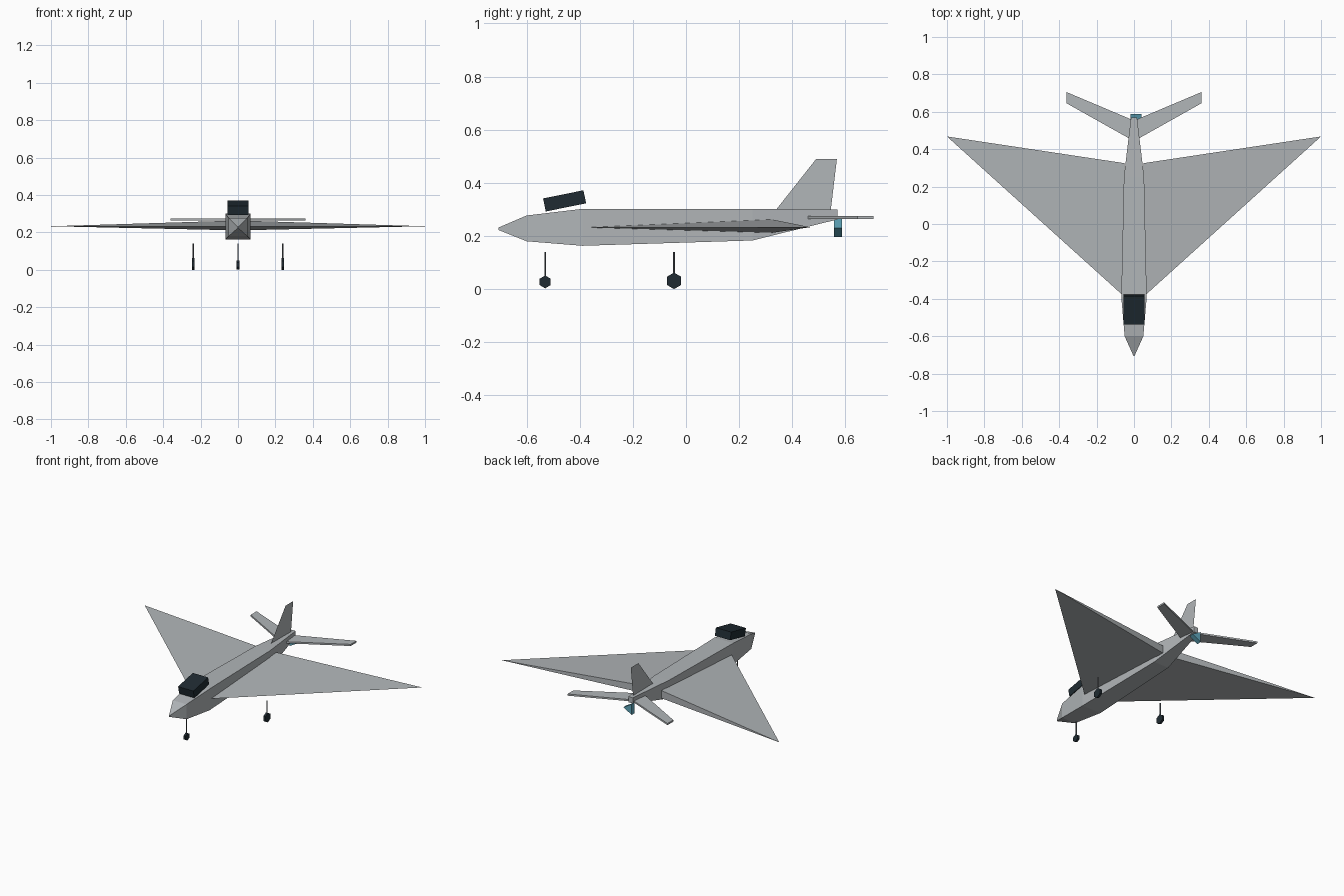
import bpy
import bmesh
import math
from mathutils import Matrix, Vector

cube = bpy.data.objects.get("Cube")
if cube:
    bpy.data.objects.remove(cube, do_unlink=True)


def material(name, rgb):
    m = bpy.data.materials.new(name)
    m.use_nodes = True
    m.diffuse_color = (*rgb, 1)
    m.node_tree.nodes["Principled BSDF"].inputs["Base Color"].default_value = (*rgb, 1)
    return m


grey = material("light grey", (0.44, 0.465, 0.48))
dark = material("blue black", (0.014, 0.024, 0.032))
steel = material("steel grey", (0.11, 0.125, 0.14))
blue = material("exhaust blue", (0.12, 0.4, 0.52))


def add_object(name, bm, mat):
    if len(bm.faces) > 1:
        bmesh.ops.recalc_face_normals(bm, faces=bm.faces[:])
    mesh = bpy.data.meshes.new(name)
    bm.to_mesh(mesh)
    bm.free()
    mesh.materials.append(mat)
    obj = bpy.data.objects.new(name, mesh)
    bpy.context.collection.objects.link(obj)
    return obj


def loft(name, rings, mat):
    """Join rings of points with quads and cap both ends."""
    bm = bmesh.new()
    rows = [[bm.verts.new(p) for p in ring] for ring in rings]
    n = len(rows[0])
    for a, b in zip(rows, rows[1:]):
        for i in range(n):
            j = (i + 1) % n
            bm.faces.new((a[i], a[j], b[j], b[i]))
    bm.faces.new(rows[0])
    bm.faces.new(rows[-1])
    return add_object(name, bm, mat)


def polygon(sides, radius, start=0.0):
    angles = [start + math.tau * i / sides for i in range(sides)]
    return [(radius * math.cos(a), radius * math.sin(a)) for a in angles]


# Fuselage: rectangular stations as y, half width, bottom, top
stations = [
    (-0.705, 0.003, 0.222, 0.232),
    (-0.6, 0.05, 0.18, 0.277),
    (-0.39, 0.068, 0.163, 0.302),
    (0.25, 0.054, 0.183, 0.302),
    (0.57, 0.016, 0.262, 0.299),
]
loft("fuselage", [[(-w, y, lo), (w, y, lo), (w, y, hi), (-w, y, hi)]
                  for y, w, lo, hi in stations], grey)

for side, label in ((1, "left"), (-1, "right")):
    # Delta wing: wedge-shaped root narrowing to a point
    bm = bmesh.new()
    nose, top, low, tip = [bm.verts.new((side * x, y, z)) for x, y, z in (
        (0.05, -0.39, 0.232), (0.05, 0.325, 0.262), (0.05, 0.325, 0.212), (1, 0.468, 0.233))]
    for tri in ((nose, top, tip), (nose, tip, low), (low, tip, top), (nose, low, top)):
        bm.faces.new(tri)
    add_object(label + "_wing", bm, grey)

    # Swept tailplane
    plan = [(0, 0.443), (0.36, 0.645), (0.36, 0.705), (0, 0.553)]
    loft(label + "_tailplane", [[(side * x, y, z) for x, y in plan]
                                for z in (0.264, 0.275)], grey)

# Fin: a single thin sheet
bm = bmesh.new()
bm.faces.new([bm.verts.new((0, y, z)) for y, z in (
    (0.34, 0.3), (0.545, 0.298), (0.568, 0.49), (0.49, 0.49))])
add_object("tail_fin", bm, grey)

# Canopy: tilted box
bm = bmesh.new()
bmesh.ops.create_cube(bm, size=1)
bm.transform(Matrix.Translation(Vector((0, -0.457, 0.332)))
             @ Matrix.Rotation(0.2, 4, "X")
             @ Matrix.Diagonal((0.11, 0.155, 0.05, 1)))
add_object("canopy", bm, dark)

# Landing gear: hexagonal wheels on thin struts
for label, gx, gy, r, wz in (("nose", 0, -0.53, 0.024, 0.027),
                             ("left", 0.24, -0.045, 0.031, 0.031),
                             ("right", -0.24, -0.045, 0.031, 0.031)):
    loft(label + "_strut", [[(gx + x, gy + y, z) for x, y in polygon(6, 0.004)]
                            for z in (wz, 0.14)], steel)
    loft(label + "_wheel", [[(gx + dx, gy + y, wz + z)
                             for y, z in polygon(6, r, math.pi / 2)]
                            for dx in (-0.007, 0.007)], dark)

# Exhaust: short three-sided prism
loft("exhaust", [[(x, y, 0.23 + z) for x, z in polygon(3, 0.04)]
                 for y in (0.557, 0.588)], blue)
